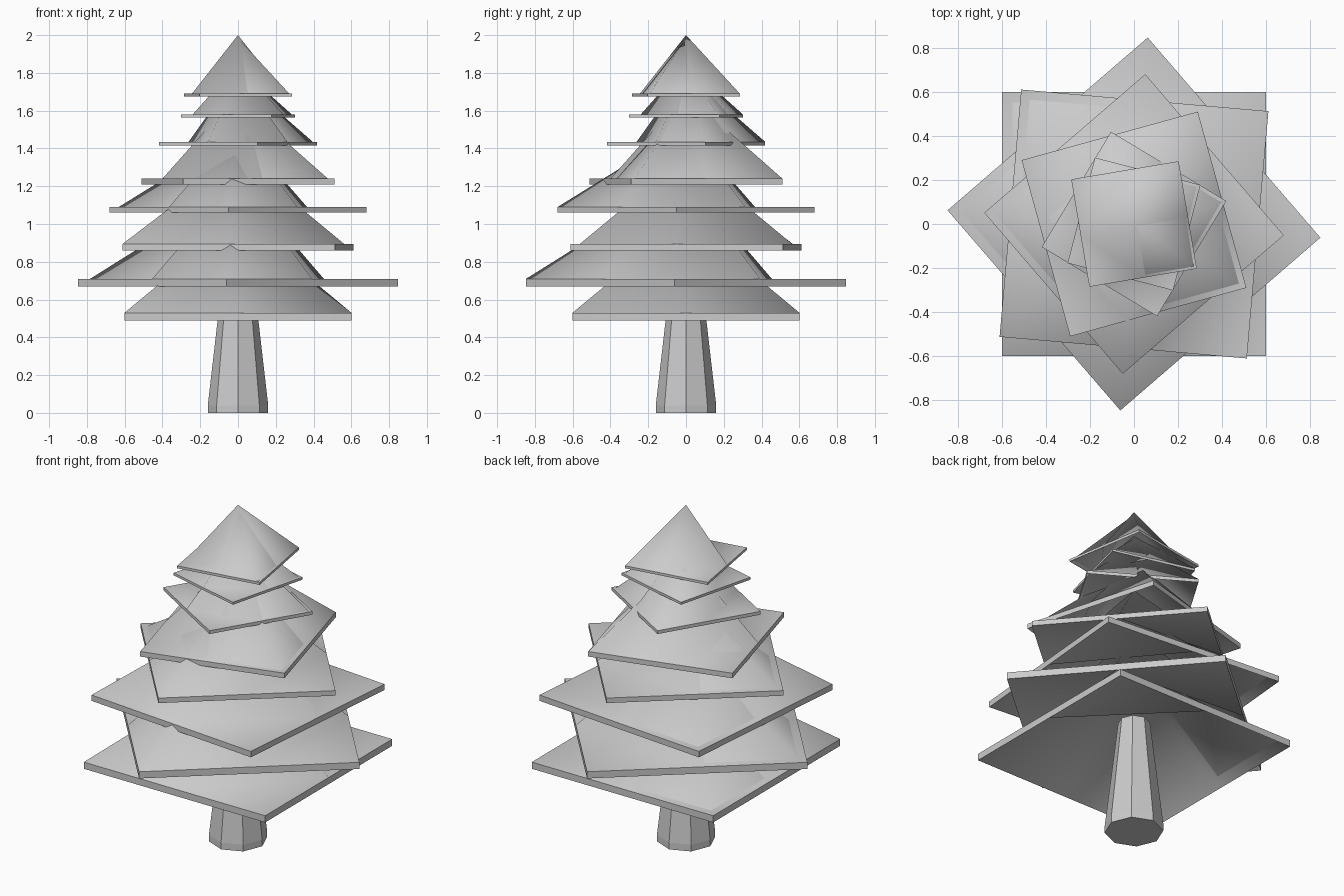
import bpy, bmesh
from math import cos, sin, radians, pi

if "Cube" in bpy.data.objects:
    bpy.data.objects.remove(bpy.data.objects["Cube"])


def finish(bm, name):
    bmesh.ops.recalc_face_normals(bm, faces=bm.faces[:])
    mesh = bpy.data.meshes.new(name)
    bm.to_mesh(mesh)
    bm.free()
    obj = bpy.data.objects.new(name, mesh)
    bpy.context.collection.objects.link(obj)


def ring(bm, n, radius, z, turn=0.0):
    return [bm.verts.new((radius * cos(turn + 2 * pi * i / n),
                          radius * sin(turn + 2 * pi * i / n), z)) for i in range(n)]


def bridge(bm, a, b):
    for i in range(len(a)):
        j = (i + 1) % len(a)
        bm.faces.new((a[i], a[j], b[j], b[i]))


# Square outline with a point in the middle of every edge (even index = corner)
def square(bm, radius, z, turn):
    corners = ring(bm, 4, radius, z, turn)
    mids = ring(bm, 4, radius * cos(pi / 4), z, turn + pi / 4)
    return [v for pair in zip(corners, mids) for v in pair]


# Raised roof sheet: ridged corners rise to the peak, the others stay flat
def sheet(bm, loop, peak, ridged):
    for k in range(4):
        before, corner, after = loop[2 * k - 1], loop[2 * k], loop[2 * k + 1]
        if k in ridged:
            tris = ((before, corner, peak), (corner, after, peak))
        else:
            tris = ((before, after, peak), (before, corner, after))
        for t in tris:
            bm.faces.new(t).smooth = True


# Hollow branch layer with an upright flat-shaded rim
def branch_tier(name, radius, turn, low, high, peak):
    bm = bmesh.new()
    bottom = square(bm, radius, low, radians(turn))
    top = square(bm, radius, high, radians(turn))
    bridge(bm, bottom, top)
    sheet(bm, top, bm.verts.new((0, 0, peak)), (1,))
    sheet(bm, bottom, bm.verts.new((0, 0, peak - (high - low))), (0, 1))
    for e in bm.edges:
        if len({f.smooth for f in e.link_faces}) > 1:
            e.smooth = False
    finish(bm, name)


# Tapered eight-sided trunk with a short straight foot
bm = bmesh.new()
loops = [ring(bm, 8, r, z) for r, z in ((0.16, 0), (0.16, 0.04), (0.108, 0.49), (0.087, 0.68))]
for a, b in zip(loops, loops[1:]):
    bridge(bm, a, b)
bm.faces.new(loops[0])
bm.faces.new(loops[-1])
finish(bm, "trunk")

# Branch layers from bottom to top: corner radius, first corner angle, rim bottom, rim top, peak
tiers = [
    (0.849, 135.0, 0.49, 0.53, 1.03),
    (0.849, 175.8, 0.67, 0.71, 1.24),
    (0.797, 130.0, 0.86, 0.895, 1.36),
    (0.682, 175.7, 1.06, 1.09, 1.51),
    (0.587, -29.6, 1.21, 1.24, 1.69),
    (0.432, 14.0, 1.415, 1.435, 1.80),
    (0.350, 30.5, 1.565, 1.58, 1.85),
    (0.350, -35.4, 1.675, 1.69, 2.00),
]
for i, spec in enumerate(tiers):
    branch_tier(f"branch_tier_{i + 1}", *spec)
